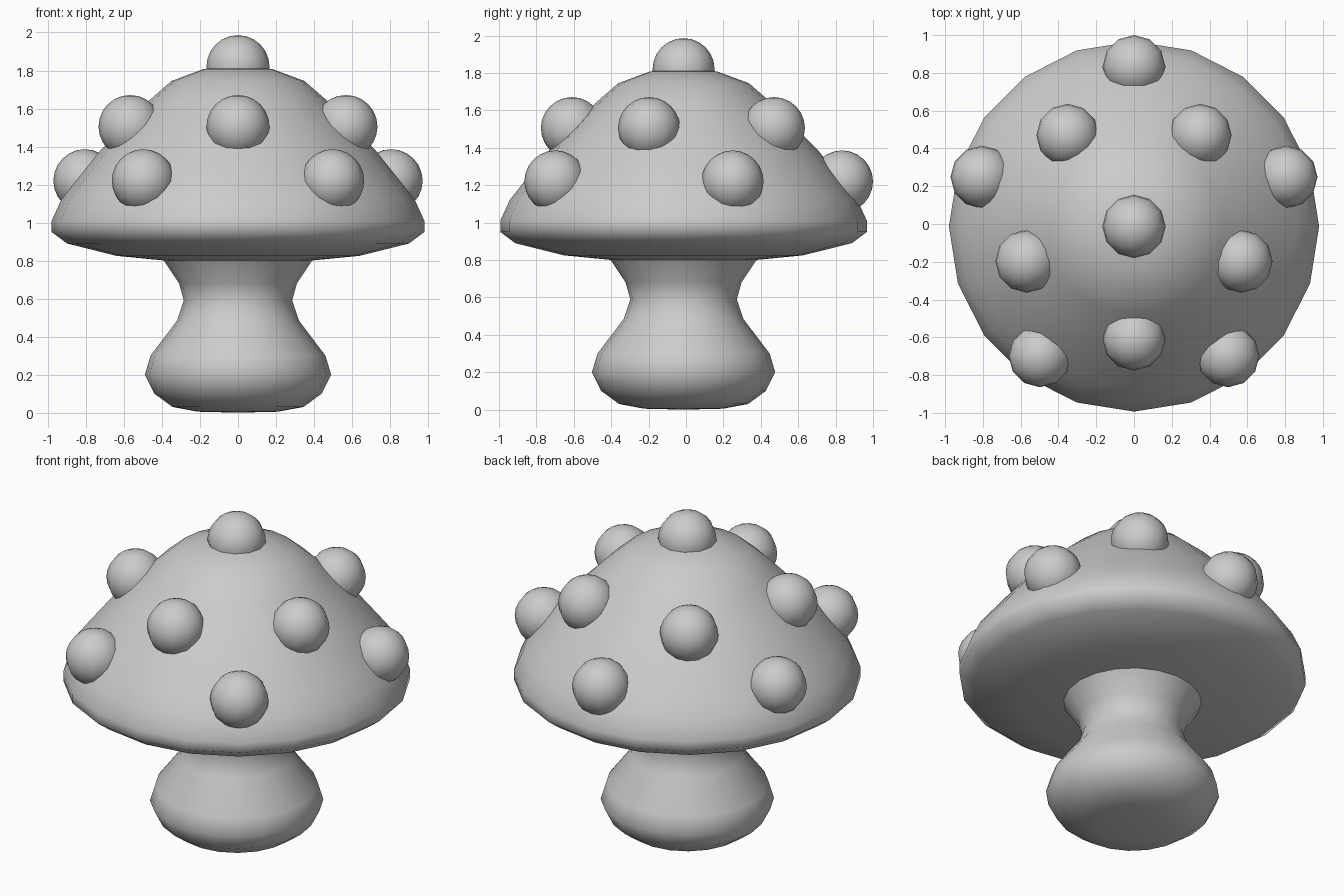
import bpy, bmesh, math

if "Cube" in bpy.data.objects:
    bpy.data.objects.remove(bpy.data.objects["Cube"])

Y0 = -0.013   # centre line of the mushroom
SIDES = 20


def finish(name, bm, angle):
    bmesh.ops.recalc_face_normals(bm, faces=bm.faces)
    mesh = bpy.data.meshes.new(name)
    bm.to_mesh(mesh)
    bm.free()
    ob = bpy.data.objects.new(name, mesh)
    bpy.context.collection.objects.link(ob)
    bpy.ops.object.select_all(action='DESELECT')
    ob.select_set(True)
    bpy.context.view_layer.objects.active = ob
    bpy.ops.object.shade_smooth_by_angle(angle=math.radians(angle))
    return ob


def lathe(name, profile, angle=60):
    """Revolve (radius, z) points around the vertical centre line."""
    bm = bmesh.new()
    verts = [bm.verts.new((r, 0, z)) for r, z in profile]
    edges = [bm.edges.new(p) for p in zip(verts, verts[1:])]
    bmesh.ops.spin(bm, geom=verts + edges, cent=(0, 0, 0), axis=(0, 0, 1),
                   angle=math.tau, steps=SIDES)
    bmesh.ops.remove_doubles(bm, verts=bm.verts, dist=0.001)
    ob = finish(name, bm, angle)
    ob.location.y = Y0
    return ob


def spot(name, radius, z, degrees):
    """Round wart whose centre sits on the cap surface."""
    a = math.radians(degrees)
    bm = bmesh.new()
    bmesh.ops.create_uvsphere(bm, u_segments=12, v_segments=12, radius=0.166)
    ob = finish(name, bm, 60)
    ob.location = (radius * math.cos(a), Y0 + radius * math.sin(a), z)


# Stem with bulbous foot and flared neck
lathe("stem", [(0, 0), (0.21, 0.005), (0.345, 0.03), (0.44, 0.10), (0.49, 0.20),
               (0.46, 0.30), (0.32, 0.485), (0.285, 0.59), (0.31, 0.68),
               (0.39, 0.80)])

# Cap: underside, rim and dome
lathe("cap", [(0.385, 0.80), (0.64, 0.825), (0.90, 0.89), (0.98, 0.95),
              (0.98, 1.01), (0.93, 1.12), (0.86, 1.21), (0.72, 1.385),
              (0.595, 1.51), (0.47, 1.64), (0.35, 1.745), (0.18, 1.808),
              (0, 1.825)])

# Spots: one on top, two staggered rings of five
spot("top_spot", 0, 1.82, 0)
for i in range(5):
    spot(f"upper_spot_{i + 1}", 0.597, 1.505, -90 + 72 * i)
    spot(f"lower_spot_{i + 1}", 0.847, 1.22, 90 + 72 * i)
